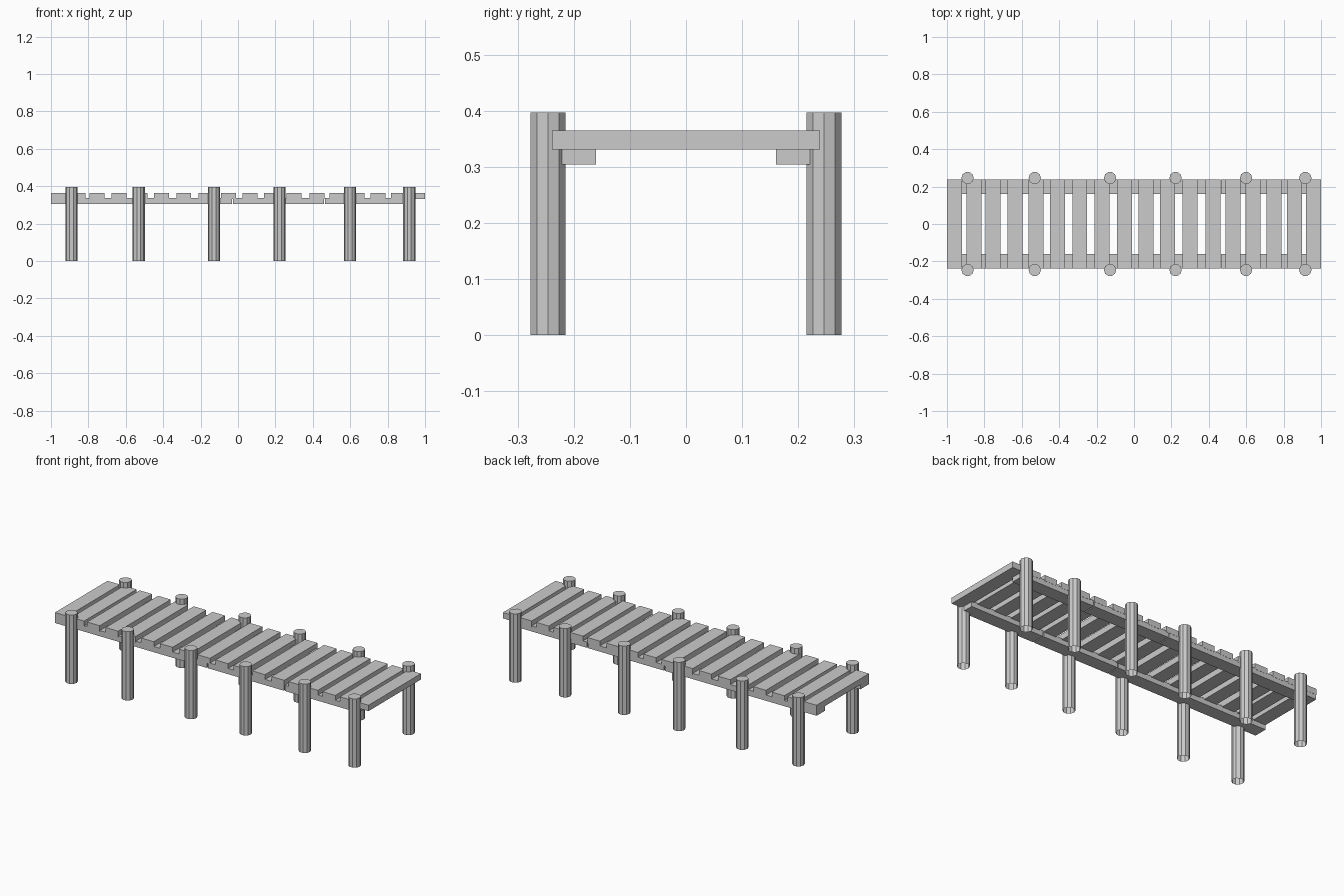
import bpy, bmesh
from math import pi
from mathutils import Matrix

if "Cube" in bpy.data.objects:
    bpy.data.objects.remove(bpy.data.objects["Cube"])


def finish(bm, name):
    bmesh.ops.recalc_face_normals(bm, faces=bm.faces)
    mesh = bpy.data.meshes.new(name)
    bm.to_mesh(mesh)
    bm.free()
    obj = bpy.data.objects.new(name, mesh)
    bpy.context.collection.objects.link(obj)
    return obj


def box(name, x0, x1, y0, y1, z0, z1):
    bm = bmesh.new()
    m = Matrix.Translation(((x0 + x1) / 2, (y0 + y1) / 2, (z0 + z1) / 2))
    m = m @ Matrix.Diagonal((x1 - x0, y1 - y0, z1 - z0, 1))
    bmesh.ops.create_cube(bm, size=1, matrix=m)
    return finish(bm, name)


def post(name, x, y, radius=0.033, height=0.397):
    # ten-sided, capped on top and open underneath
    bm = bmesh.new()
    m = Matrix.Translation((x, y, height / 2)) @ Matrix.Rotation(pi / 2, 4, 'Z')
    bmesh.ops.create_cone(bm, cap_ends=True, segments=10, radius1=radius,
                          radius2=radius, depth=height, matrix=m)
    bottom = [f for f in bm.faces if f.calc_center_median().z < 0.01]
    obj_faces = [f for f in bm.faces if f not in bottom]
    bmesh.ops.recalc_face_normals(bm, faces=bm.faces)
    bmesh.ops.delete(bm, geom=bottom, context='FACES_ONLY')
    return finish(bm, name)


# deck planks, unevenly spaced
plank_x = [-0.96, -0.855, -0.755, -0.637, -0.525, -0.41, -0.29, -0.17, -0.052,
           0.064, 0.18, 0.3, 0.422, 0.53, 0.637, 0.748, 0.857, 0.96]
for i, x in enumerate(plank_x):
    box(f"deck_plank_{i + 1}", x - 0.04, x + 0.04, -0.239, 0.239, 0.331, 0.365)

# rails in three lengths, and posts, on both sides
rail_spans = [(-1.0, -0.032), (-0.026, 0.459), (0.465, 0.935)]
post_x = [-0.89, -0.531, -0.128, 0.222, 0.599, 0.916]
for side, s in (("front", -1), ("back", 1)):
    y0, y1 = sorted((s * 0.16, s * 0.238))
    for i, (a, b) in enumerate(rail_spans):
        box(f"{side}_rail_{i + 1}", a, b, y0, y1, 0.304, 0.337)
    for i, x in enumerate(post_x):
        post(f"{side}_post_{i + 1}", x, s * 0.246)
